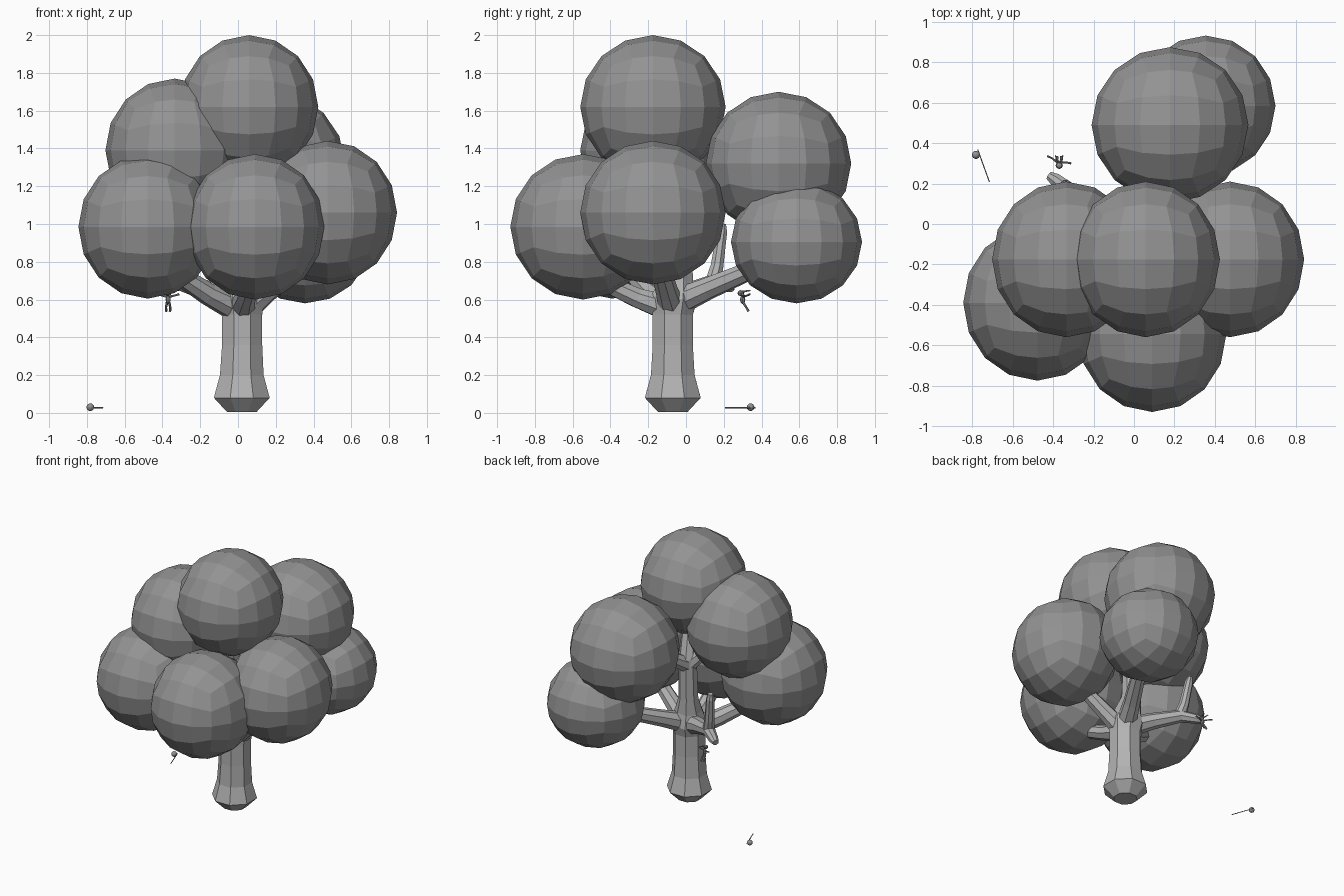
import bpy, bmesh, math
from mathutils import Vector


def material(name, value):
    m = bpy.data.materials.new(name)
    m.diffuse_color = (value, value, value, 1)
    return m


LEAF = material("foliage grey", 0.29)
BARK = material("bark light grey", 0.45)


def finish(bm, name, mat):
    bmesh.ops.recalc_face_normals(bm, faces=bm.faces)
    me = bpy.data.meshes.new(name)
    bm.to_mesh(me)
    bm.free()
    me.materials.append(mat)
    ob = bpy.data.objects.new(name, me)
    bpy.context.collection.objects.link(ob)
    return ob


def ball(name, center, radii, mat, cuts=3):
    """Rounded cube: a gridded cube pushed out to an ellipsoid."""
    bm = bmesh.new()
    bmesh.ops.create_cube(bm, size=2)
    bmesh.ops.subdivide_edges(bm, edges=bm.edges[:], cuts=cuts, use_grid_fill=True)
    for v in bm.verts:
        d = Vector([math.tan(c * math.pi / 4) for c in v.co]).normalized()
        v.co = Vector(center) + Vector([a * r for a, r in zip(d, radii)])
    return finish(bm, name, mat)


def tube(name, points, mat, sides=8):
    """Capped tapered tube through (x, y, z, radius) points."""
    bm = bmesh.new()
    pts = [Vector(p[:3]) for p in points]
    n = len(pts)
    rings, q, last = [], None, None
    for i, p in enumerate(pts):
        d = (pts[min(i + 1, n - 1)] - pts[max(i - 1, 0)]).normalized()
        q = d.to_track_quat('Z', 'Y') if q is None else last.rotation_difference(d) @ q
        last = d
        ring = []
        for k in range(sides):
            a = 2 * math.pi * (k + 0.5) / sides
            ring.append(bm.verts.new(p + q @ Vector((math.cos(a), math.sin(a), 0)) * points[i][3]))
        rings.append(ring)
    for r0, r1 in zip(rings, rings[1:]):
        for k in range(sides):
            j = (k + 1) % sides
            bm.faces.new((r0[k], r0[j], r1[j], r1[k]))
    bm.faces.new(rings[0][::-1])
    bm.faces.new(rings[-1])
    return finish(bm, name, mat)


# Foliage clumps
clumps = {
    "top": ((0.058, -0.175, 1.62), (0.367, 0.385, 0.38)),
    "upper_left": ((-0.335, -0.175, 1.39), (0.367, 0.385, 0.38)),
    "lower_left": ((-0.478, -0.39, 0.985), (0.367, 0.385, 0.38)),
    "front": ((0.09, -0.545, 0.985), (0.367, 0.385, 0.385)),
    "right": ((0.475, -0.175, 1.06), (0.367, 0.385, 0.38)),
    "back_upper": ((0.178, 0.49, 1.32), (0.388, 0.385, 0.38)),
    "back_lower": ((0.355, 0.585, 0.905), (0.345, 0.347, 0.325)),
}
for key, (c, r) in clumps.items():
    ball("foliage_" + key, c, r, LEAF)

# Trunk, flared at the foot and at the fork
tube("trunk", [(0.02, -0.07, 0.005, 0.085), (0.02, -0.07, 0.08, 0.16),
               (0.02, -0.07, 0.20, 0.125), (0.022, -0.07, 0.36, 0.115),
               (0.022, -0.07, 0.52, 0.115), (0.02, -0.065, 0.60, 0.13),
               (0.01, -0.05, 0.70, 0.095), (0.0, -0.03, 0.80, 0.07),
               (0.0, -0.02, 1.10, 0.065), (0.03, -0.10, 1.40, 0.05)], BARK)

# Main branches
branches = {
    "lower_left": [(0.0, -0.08, 0.55, 0.075), (-0.16, -0.18, 0.63, 0.06), (-0.42, -0.34, 0.80, 0.045)],
    "front": [(0.02, -0.08, 0.55, 0.075), (0.04, -0.26, 0.61, 0.055), (0.08, -0.50, 0.72, 0.045)],
    "right": [(0.03, -0.07, 0.54, 0.075), (0.15, -0.10, 0.64, 0.06), (0.40, -0.16, 0.85, 0.045)],
    "back_lower": [(0.03, -0.06, 0.58, 0.075), (0.12, 0.12, 0.66, 0.06), (0.30, 0.45, 0.80, 0.045)],
    "back_upper": [(0.0, -0.02, 1.05, 0.06), (0.05, 0.12, 1.14, 0.05), (0.12, 0.30, 1.25, 0.04)],
    "upper_left": [(0.0, -0.02, 1.05, 0.06), (-0.10, -0.07, 1.16, 0.05), (-0.25, -0.15, 1.30, 0.04)],
    # Bare branch at the back left with a fork
    "bare": [(0.01, -0.06, 0.58, 0.075), (-0.14, 0.04, 0.64, 0.058), (-0.30, 0.15, 0.69, 0.045),
             (-0.39, 0.22, 0.67, 0.034), (-0.42, 0.24, 0.66, 0.022)],
    "bare_fork": [(-0.29, 0.14, 0.68, 0.045), (-0.315, 0.165, 0.78, 0.036),
                  (-0.34, 0.19, 0.96, 0.030), (-0.345, 0.195, 1.0, 0.018)],
}
for key, pts in branches.items():
    tube("branch_" + key, pts, BARK)

# Small figure hanging by the bare branch
ball("figure_body", (-0.37, 0.30, 0.60), (0.014, 0.014, 0.024), LEAF, 1)
ball("figure_head", (-0.37, 0.29, 0.634), (0.018, 0.018, 0.016), LEAF, 1)
for s, side in ((-1, "left"), (1, "right")):
    tube("figure_leg_" + side, [(-0.37 + s * 0.006, 0.303, 0.585, 0.007),
                                (-0.37 + s * 0.011, 0.318, 0.56, 0.006),
                                (-0.37 + s * 0.010, 0.332, 0.538, 0.007)], LEAF, 6)
    tube("figure_arm_" + side, [(-0.37 + s * 0.008, 0.303, 0.615, 0.006),
                                (-0.37 + s * 0.035, 0.315 - s * 0.01, 0.622, 0.005),
                                (-0.37 + s * 0.058, 0.318 - s * 0.018, 0.628, 0.006)], LEAF, 6)
    tube("figure_ear_" + side, [(-0.37 + s * 0.010, 0.30, 0.642, 0.006),
                                (-0.37 + s * 0.018, 0.34, 0.648, 0.003)], LEAF, 6)

# Ball and stick lying near the ground
ball("loose_ball", (-0.782, 0.342, 0.03), (0.02, 0.02, 0.02), LEAF, 3)
tube("loose_stick", [(-0.773, 0.368, 0.027, 0.003), (-0.715, 0.207, 0.027, 0.003)], LEAF, 6)
